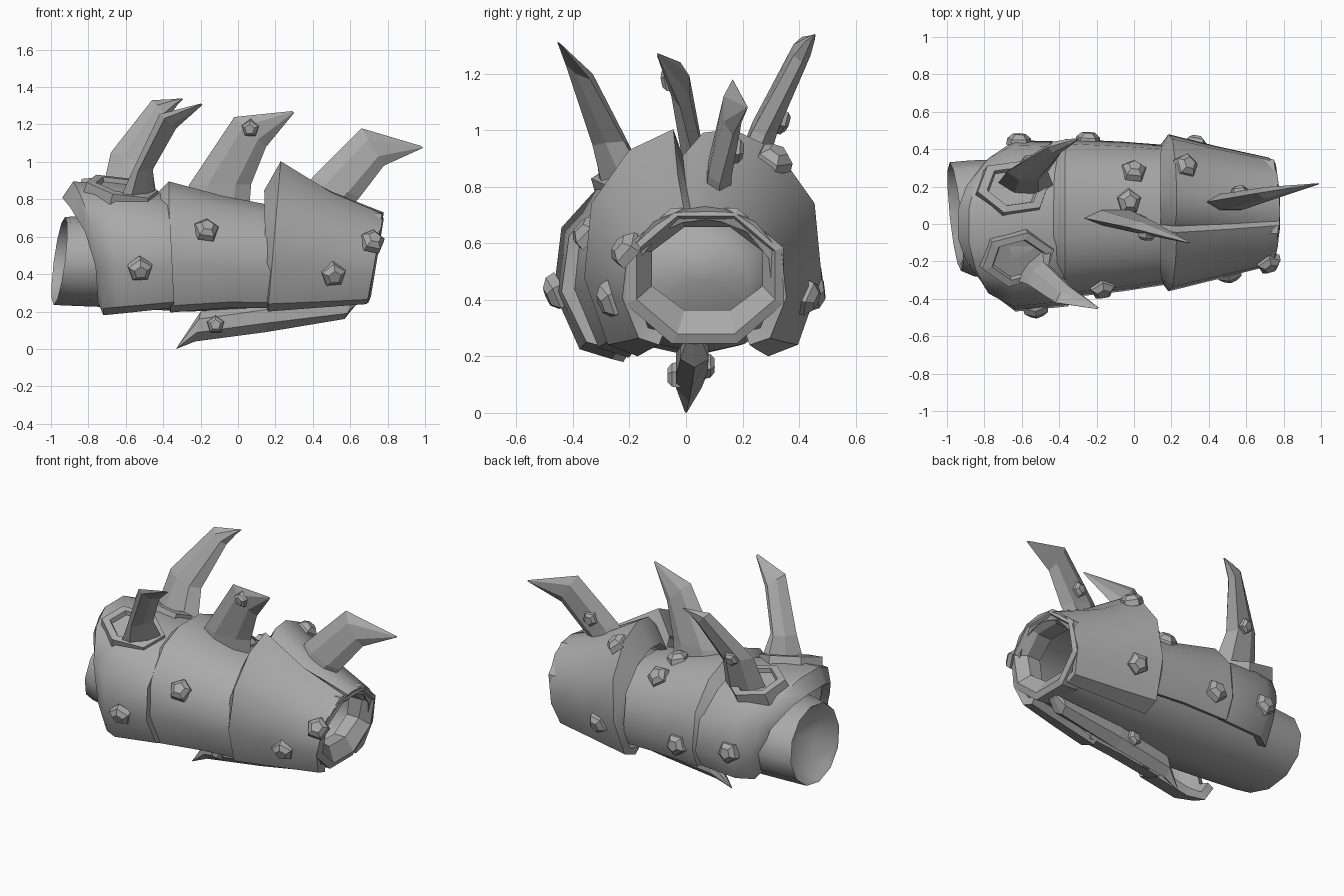
import bpy, bmesh, math
from mathutils import Vector
from mathutils.bvhtree import BVHTree

if "Cube" in bpy.data.objects:
    bpy.data.objects.remove(bpy.data.objects["Cube"])

metal = bpy.data.materials.new("grey metal")
metal.diffuse_color = (0.40, 0.40, 0.40, 1)
metal.use_nodes = True
metal.node_tree.nodes["Principled BSDF"].inputs["Base Color"].default_value = metal.diffuse_color


def finish(name, bm, smooth=0, thick=0):
    me = bpy.data.meshes.new(name)
    bm.to_mesh(me)
    bm.free()
    ob = bpy.data.objects.new(name, me)
    bpy.context.collection.objects.link(ob)
    me.materials.append(metal)
    bpy.ops.object.select_all(action='DESELECT')
    ob.select_set(True)
    bpy.context.view_layer.objects.active = ob
    if thick:
        mod = ob.modifiers.new("thickness", 'SOLIDIFY')
        mod.thickness, mod.offset = thick, -1
        bpy.ops.object.modifier_apply(modifier=mod.name)
    if smooth:
        bpy.ops.object.shade_smooth_by_angle(angle=math.radians(smooth))
    return ob


def loft(rings, closed, caps=""):
    bm = bmesh.new()
    rows = [[bm.verts.new(p) for p in r] for r in rings]
    n = len(rows[0])
    for a, b in zip(rows, rows[1:]):
        for j in range(n if closed else n - 1):
            k = (j + 1) % n
            bm.faces.new((a[j], b[j], b[k], a[k]))
    if "start" in caps:
        bm.faces.new(rows[0])
    if "end" in caps:
        bm.faces.new(rows[-1][::-1])
        bmesh.ops.recalc_face_normals(bm, faces=bm.faces[:])
    bm.normal_update()
    return bm


# Armour cross-section: half profile (width, height), mirrored; shorter on the back side
HALF = [(.55, 0), (.80, .05), (1, .34), (.94, .66), (.62, .89), (.25, .98)]
FULL = [(-u, v) for u, v in HALF] + [(u, v) for u, v in HALF[::-1]]
SHORT = FULL[:-2] + [(.87, .15)]


def notched(depth):
    """Full cross-section with a V-shaped notch near the crown."""
    return FULL[:6] + [(-.17, .985 - depth), (.0, 1 - depth * .3)] + FULL[6:]


def ring(profile, xb, xt, y0, hw, zb, zt, power=1.0, yaw=0.0):
    """Ring leaning from xb at the bottom to xt at the top."""
    return [(xb + (xt - xb) * max(v, 0) ** power - yaw * u, y0 + hw * u, zb + (zt - zb) * v)
            for u, v in profile]


# Three overlapping armour plates: xb, xt, y0, half width, zb, zt, lean curve per station
PLATES = {
    "cuff_plate": [(-.75, -.95, .0, .325, .25, .82, 2.6), (-.72, -.89, -.01, .385, .18, .91, 2.6),
                   (-.62, -.66, -.01, .458, .19, .895), (-.34, -.37, 0, .44, .22, .835)],
    "middle_plate": [(-.39, -.43, .03, .38, .24, .85), (-.36, -.37, .03, .425, .195, .91),
                     (-.05, -.08, .04, .40, .22, .83), (.20, .2, .05, .37, .22, .775)],
    "end_plate": [(.15, .14, .06, .37, .24, .86), (.16, .23, .06, .42, .20, 1.02),
                  (.42, .50, .06, .355, .22, .85), (.69, .78, .065, .29, .24, .73)],
}
NOTCH = [.12, .12, .05, 0]
bvh = {}
for name, stations in PLATES.items():
    bm = loft([ring(notched(d) if name == "end_plate" else SHORT, *s)
               for s, d in zip(stations, NOTCH)], False)
    bvh[name] = BVHTree.FromBMesh(bm)
    finish(name, bm, 42, .05)

# Inner sleeve, dished at the left end and open at the right
OVAL = [(-math.sin(math.tau * i / 12), .5 - .5 * math.cos(math.tau * i / 12)) for i in range(12)]
SLEEVE = [(-.84, -.82, .06, .03, .46, .50), (-.87, -.84, .05, .18, .32, .62),
          (-.95, -.90, .05, .27, .25, .69), (-.985, -.925, .04, .29, .235, .705, 1, .03),
          (-.87, -.86, .03, .31, .23, .71, 1, .01), (-.6, -.6, .02, .33, .22, .74),
          (-.3, -.3, .02, .34, .20, .78), (.2, .2, .05, .32, .21, .74),
          (.67, .74, .065, .27, .25, .70)]
finish("inner_sleeve", loft([ring(OVAL, *s) for s in SLEEVE], True, "start"), 50)

# End cuff: faceted octagonal collar around the opening
OCT = [(-math.sin(a) * 1.06, .5 - .53 * math.cos(a))
       for a in (math.tau * (i + .5) / 8 for i in range(8))]
CUFF = [(.58, .6, .065, .28, .25, .73), (.695, .77, .065, .285, .24, .73),
        (.71, .78, .07, .25, .275, .70), (.66, .72, .075, .20, .36, .66),
        (.58, .62, .075, .20, .36, .66)]
finish("end_cuff", loft([ring(OCT, *s) for s in CUFF], True))


# Blade: each row is left x, z, right x, z, centre y, half thickness; skew turns it about z
def blade(name, rows, skew=0):
    rings = []
    for lx, lz, rx, rz, y, t in rows:
        def at(f, dy):
            turn = skew * (2 * f - 1) * (rx - lx)
            return (lx + (rx - lx) * f, y + dy + turn, lz + (rz - lz) * f)
        rings.append([at(0, 0), at(.3, t), at(.75, t), at(1, 0), at(.75, -t), at(.3, -t)])
    bm = loft(rings, True, "start end")
    tree = BVHTree.FromBMesh(bm)
    finish(name, bm)
    return tree


bvh["back_spike"] = blade("back_spike", [
    (-.74, .78, -.43, .78, .20, .06), (-.68, 1.05, -.46, .98, .28, .045),
    (-.46, 1.33, -.37, 1.24, .41, .03), (-.36, 1.335, -.32, 1.31, .44, .015),
    (-.30, 1.34, -.295, 1.335, .455, .003)])
blade("front_spike", [
    (-.64, .78, -.44, .78, -.21, .045), (-.57, .94, -.455, .96, -.27, .04),
    (-.42, 1.255, -.33, 1.18, -.38, .03), (-.20, 1.312, -.19, 1.305, -.45, .003)], .45)
bvh["middle_spike"] = blade("middle_spike", [
    (-.30, .78, .06, .75, .04, .04), (-.26, .88, .07, .88, .03, .04),
    (-.02, 1.24, .15, 1.08, -.02, .032), (.29, 1.272, .30, 1.262, -.10, .003)])
bvh["end_spike"] = blade("end_spike", [
    (.32, .78, .56, .72, .11, .045), (.40, .92, .65, .81, .12, .042),
    (.66, 1.18, .78, .98, .165, .032), (.98, 1.085, .99, 1.075, .215, .003)])
bvh["keel_fin"] = blade("keel_fin", [
    (-.33, 0, -.325, .01, 0, .004), (-.23, .04, -.20, .20, .01, .045),
    (.15, .09, .15, .25, .02, .055), (.57, .16, .61, .26, .03, .05),
    (.63, .24, .66, .26, .03, .03)])


# Stepped polygon boss seated on a surface
def boss(name, where, point, sides, steps, stretch=1):
    loc, nor, _, _ = bvh[where].find_nearest(Vector(point))
    if nor.dot(Vector(point) - loc) < 0:
        nor = -nor
    along = (Vector((1, 0, 0)) - nor * nor.x).normalized()
    across = nor.cross(along)
    rings = []
    for r, h in steps:
        rings.append([loc + nor * h + along * (r * stretch * math.cos(a)) + across * (r * math.sin(a))
                      for a in (math.tau * (i + .25) / sides for i in range(sides))])
    finish(name, loft(rings, True, "start end"))


# Collars around the two cuff spikes
for name, p in (("back_collar", (-.62, .25, 1.0)), ("front_collar", (-.59, -.24, 1.0))):
    boss(name, "cuff_plate", p, 6, [(.16, -.06), (.155, .02), (.115, .025), (.105, .0)], 1.3)

# Pentagonal studs
STUDS = [("cuff_plate", (-.51, -.6, .36)), ("cuff_plate", (-.61, .6, .50)),
         ("middle_plate", (-.13, -.6, .71)), ("middle_plate", (.04, .45, .95)),
         ("middle_plate", (.01, .12, 1.0)), ("middle_plate", (-.24, .6, .39)),
         ("end_plate", (.56, -.5, .30)), ("end_plate", (.34, .42, .98)),
         ("end_plate", (.36, .6, .34)), ("end_plate", (.78, -.35, .68))]
for i, (where, p) in enumerate(STUDS):
    boss(f"stud_{i}", where, p, 5, [(.072, -.02), (.066, .015), (.036, .04)])
SMALL = [("middle_spike", (.03, -.3, 1.14)), ("back_spike", (-.58, .5, .97)),
         ("end_spike", (.55, .4, .90)), ("keel_fin", (-.12, -.3, .13)),
         ("keel_fin", (.05, .3, .17))]
for i, (where, p) in enumerate(SMALL):
    boss(f"small_stud_{i}", where, p, 5, [(.052, -.02), (.046, .015), (.028, .03)])
